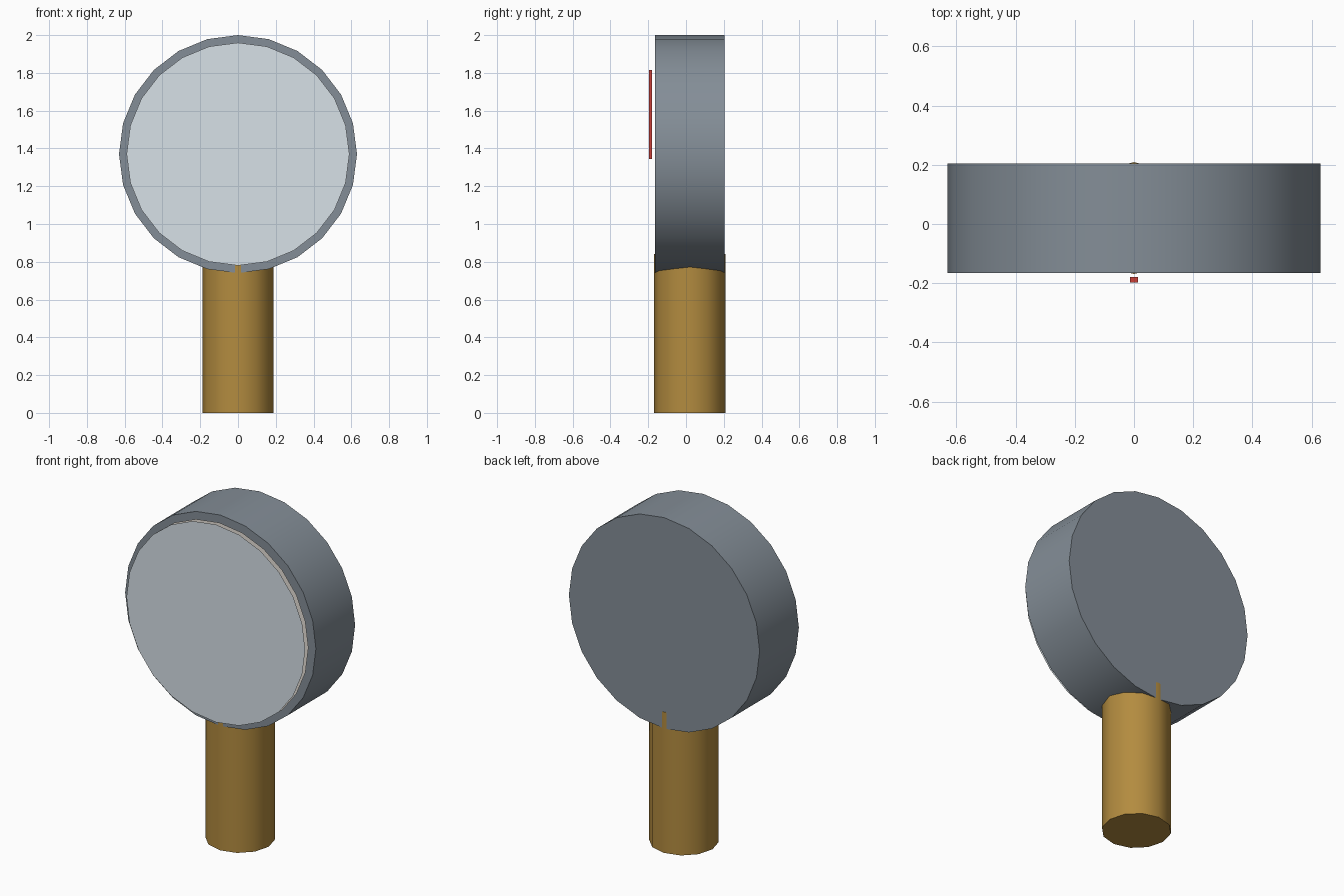
import bpy, math

if "Cube" in bpy.data.objects:
    bpy.data.objects.remove(bpy.data.objects["Cube"])

CY, CZ = 0.02, 1.37   # gauge axis


def mat(name, rgb):
    m = bpy.data.materials.new(name)
    m.diffuse_color = (*rgb, 1)
    m.use_nodes = True
    m.node_tree.nodes["Principled BSDF"].inputs["Base Color"].default_value = m.diffuse_color
    return m


def finish(name, material):
    o = bpy.context.object
    o.name = name
    o.data.materials.append(material)
    bpy.ops.object.transform_apply(location=False, rotation=True, scale=True)
    return o


def cylinder(name, sides, r, depth, loc, material, facing_front=False):
    rot = (math.pi / 2, 0, 0) if facing_front else (0, 0, 0)
    bpy.ops.mesh.primitive_cylinder_add(vertices=sides, radius=r, depth=depth,
                                        location=loc, rotation=rot)
    finish(name, material)
    bpy.ops.object.shade_smooth_by_angle(angle=math.radians(40))


def disc(name, r, y, material):
    bpy.ops.mesh.primitive_circle_add(vertices=24, radius=r, fill_type='NGON',
                                      location=(0, y, CZ),
                                      rotation=(math.pi / 2, 0, 0))
    finish(name, material)


steel = mat("steel", (0.23, 0.27, 0.31))
brass = mat("brass", (0.45, 0.26, 0.05))
white = mat("dial_white", (0.8, 0.76, 0.7))
glass = mat("glass", (0.68, 0.75, 0.8))
red = mat("needle_red", (0.6, 0.05, 0.04))

# Gauge housing and threaded stem
cylinder("housing", 24, 0.63, 0.37, (0, CY, CZ), steel, True)
cylinder("stem", 12, 0.189, 0.84, (0, CY, 0.42), brass)

# Thin dial and cover discs floating in front of the housing
disc("dial", 0.59, -0.178, white)
disc("glass_cover", 0.59, -0.209, glass)

# Needle between dial and cover
bpy.ops.mesh.primitive_cube_add(size=1, location=(0, -0.188, 1.58))
bpy.context.object.scale = (0.028, 0.018, 0.47)
finish("needle", red)
